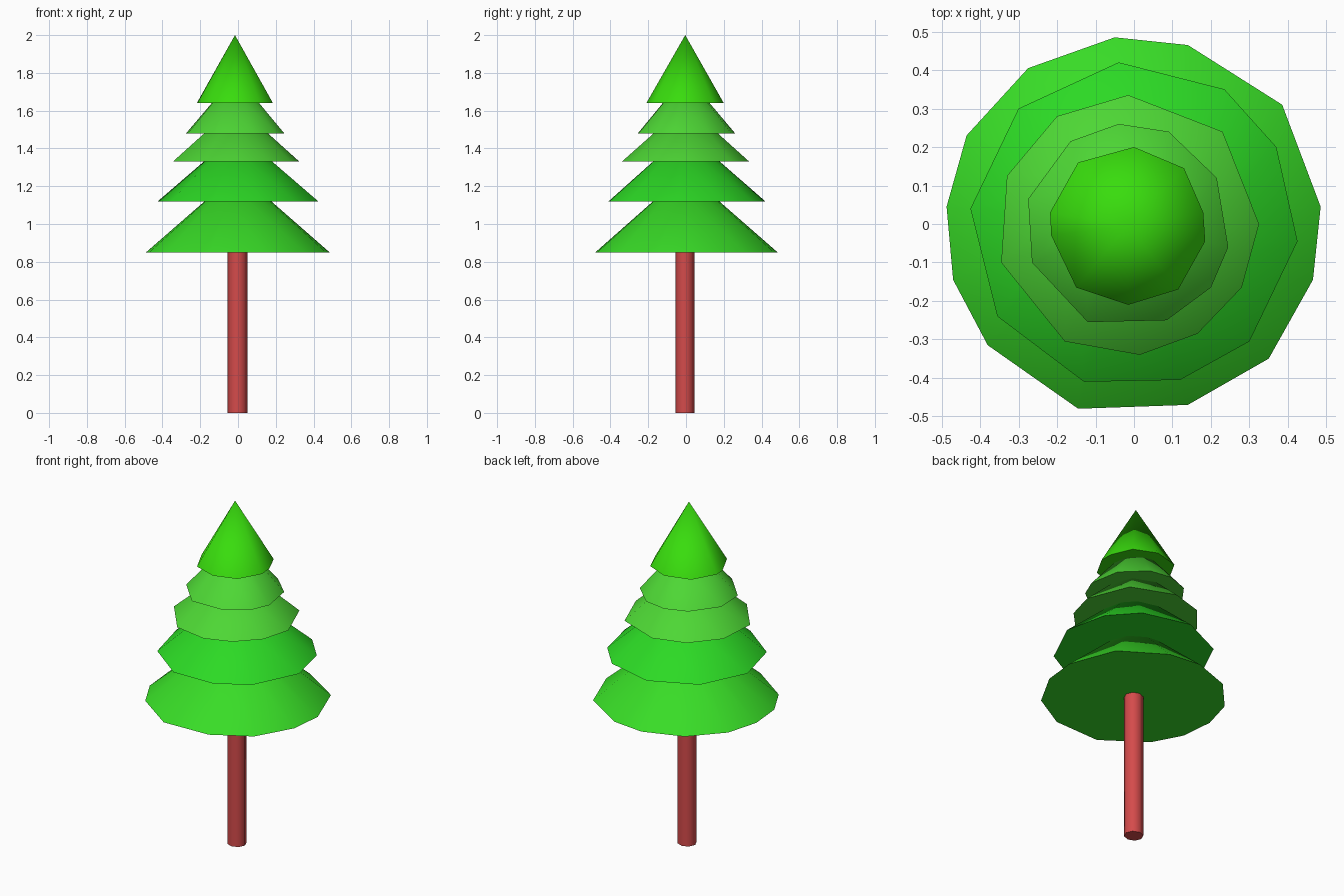
import bpy, bmesh, math

if "Cube" in bpy.data.objects:
    bpy.data.objects.remove(bpy.data.objects["Cube"])


def material(name, color):
    m = bpy.data.materials.new(name)
    m.diffuse_color = (*color, 1)
    m.use_nodes = True
    m.node_tree.nodes["Principled BSDF"].inputs["Base Color"].default_value = m.diffuse_color
    return m


def loft(name, rim, z0, z1, ratio, center, mat):
    """Solid from an outline at z0 scaled by ratio at z1 (ratio 0 gives a point)."""
    bm = bmesh.new()
    cx, cy = center
    low = [bm.verts.new((x, y, z0)) for x, y in rim]
    high = [bm.verts.new((cx + (x - cx) * ratio, cy + (y - cy) * ratio, z1)) for x, y in rim]
    n = len(rim)
    for i in range(n):
        j = (i + 1) % n
        bm.faces.new((low[i], low[j], high[j], high[i]))
    bm.faces.new(low)
    if ratio > 0:
        bm.faces.new(high)
    else:
        bmesh.ops.remove_doubles(bm, verts=high, dist=1e-5)
    bmesh.ops.recalc_face_normals(bm, faces=bm.faces)
    me = bpy.data.meshes.new(name)
    bm.to_mesh(me)
    bm.free()
    ob = bpy.data.objects.new(name, me)
    bpy.context.collection.objects.link(ob)
    me.materials.append(mat)
    bpy.ops.object.select_all(action='DESELECT')
    ob.select_set(True)
    bpy.context.view_layer.objects.active = ob
    bpy.ops.object.shade_smooth_by_angle(angle=math.radians(65))
    return ob


bark = material("bark", (0.66, 0.07, 0.07))
green_low = material("green_low", (0.04, 0.72, 0.02))
green_mid = material("green_mid", (0.025, 0.70, 0.018))
green_pale = material("green_pale", (0.075, 0.68, 0.035))
green_tip = material("green_tip", (0.04, 0.72, 0.004))

# Trunk: eight-sided post
trunk = [(-0.003 + 0.052 * math.cos(math.tau * i / 8), -0.006 + 0.05 * math.sin(math.tau * i / 8))
         for i in range(8)]
loft("trunk", trunk, 0, 0.87, 1, (-0.003, -0.006), bark)

# Foliage tiers with irregular rims, stacked from bottom to tip
loft("foliage_bottom",
     [(-.05, .485), (.14, .465), (.385, .31), (.485, .045), (.465, -.145), (.35, -.35), (.14, -.47),
      (-.145, -.48), (-.38, -.315), (-.47, -.145), (-.487, .045), (-.435, .23), (-.275, .405)],
     0.85, 1.13, 0.34, (0, 0), green_low)
loft("foliage_lower",
     [(-.04, .42), (.235, .35), (.37, .2), (.425, -.045), (.3, -.305), (.12, -.405),
      (-.13, -.41), (-.355, -.24), (-.425, .04), (-.3, .3)],
     1.12, 1.34, 0.40, (0, 0), green_mid)
loft("foliage_middle",
     [(-.015, .335), (.23, .24), (.325, 0), (.28, -.165), (.165, -.285), (.015, -.34),
      (-.18, -.305), (-.345, -.1), (-.33, .125), (-.2, .28)],
     1.33, 1.49, 0.47, (-.01, 0), green_pale)
loft("foliage_upper",
     [(-.04, .26), (.09, .24), (.215, .12), (.245, -.06), (.2, -.165), (.085, -.25),
      (-.12, -.255), (-.265, -.1), (-.275, .065), (-.165, .215)],
     1.48, 1.65, 0.45, (-.012, 0), green_pale)
loft("foliage_tip",
     [(0, .2), (.13, .145), (.18, .03), (.185, -.045), (.115, -.17), (-.015, -.21),
      (-.15, -.165), (-.215, -.03), (-.218, .03), (-.145, .16)],
     1.64, 2.0, 0, (-.016, -.004), green_tip)
